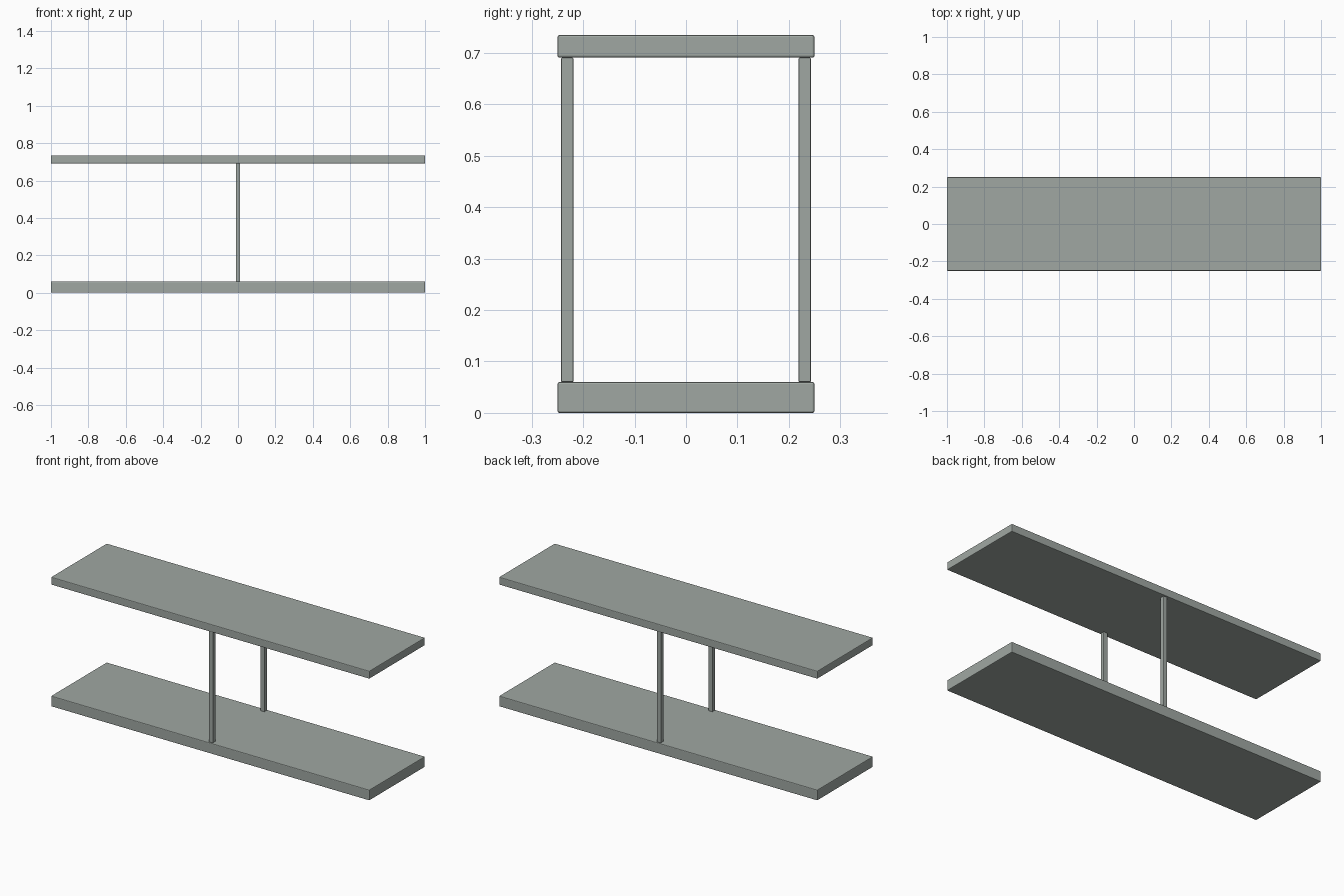
import bpy

cube = bpy.data.objects.get("Cube")
if cube:
    bpy.data.objects.remove(cube, do_unlink=True)

# Single grey-green paint
COLOUR = (0.35, 0.39, 0.365, 1.0)
paint = bpy.data.materials.new("grey_green_paint")
paint.use_nodes = True
paint.diffuse_color = COLOUR
paint.node_tree.nodes["Principled BSDF"].inputs["Base Color"].default_value = COLOUR


def bevelled_box(name, size, y, bottom, bevel):
    """Box centred on x = 0, resting at the given height, with softened edges."""
    bpy.ops.mesh.primitive_cube_add(size=1, location=(0, y, bottom + size[2] / 2))
    box = bpy.context.object
    box.name = name
    box.scale = size
    bpy.ops.object.transform_apply(location=False, rotation=False, scale=True)
    box.data.materials.append(paint)
    edge = box.modifiers.new("soft_edges", "BEVEL")
    edge.width = bevel
    edge.segments = 2
    return box


# Base slab and the thinner top shelf
bevelled_box("base_slab", (2.0, 0.5, 0.06), 0, 0, 0.004)
bevelled_box("top_shelf", (2.0, 0.5, 0.044), 0, 0.691, 0.004)

# Front and back posts
for name, side in (("front_post", -1), ("back_post", 1)):
    bevelled_box(name, (0.024, 0.024, 0.631), side * 0.231, 0.06, 0.002)
